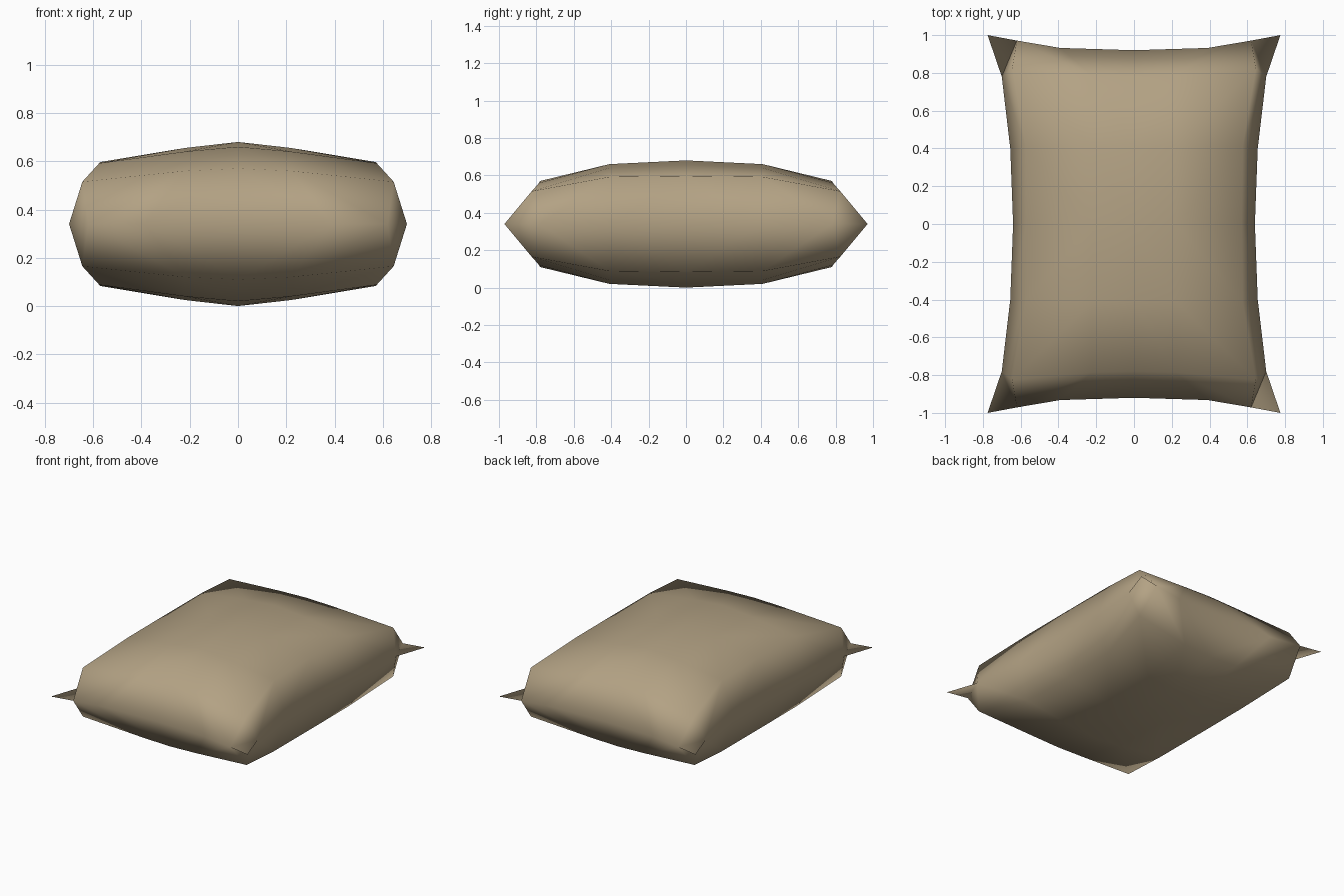
import bpy

if "Cube" in bpy.data.objects:
    bpy.data.objects.remove(bpy.data.objects["Cube"])

MID = 0.34  # height of the seam

# One eighth of the pillow: rows run from the centre out to the seam (x, y, height above seam)
rows = [
    [(0, 0, .34), (.22, 0, .315), (.57, 0, .257), (.64, 0, 0)],
    [(0, .41, .32), (.22, .41, .30), (.575, .41, .252), (.655, .40, 0)],
    [(0, .78, .23), (.22, .785, .22), (.645, .825, .175), (.70, .78, 0)],
    [(0, .92, 0), (.39, .932, 0), (.62, .971, 0), (.775, 1.0, 0)],
]
n = 4
verts = [p for row in rows for p in row]
faces = [(j * n + i, j * n + i + 1, (j + 1) * n + i + 1, (j + 1) * n + i)
         for j in range(n - 1) for i in range(n - 1)]

mesh = bpy.data.meshes.new("pillow")
mesh.from_pydata(verts, [], faces)
mesh.shade_smooth()
pillow = bpy.data.objects.new("pillow", mesh)
pillow.location.z = MID
bpy.context.collection.objects.link(pillow)

# Mirror to the other seven eighths, welding the seam
mirror = pillow.modifiers.new("mirror", 'MIRROR')
mirror.use_axis = (True, True, True)
mirror.merge_threshold = 0.001

# Tan cloth
cloth = bpy.data.materials.new("tan cloth")
cloth.diffuse_color = (0.45, 0.36, 0.23, 1)
cloth.use_nodes = True
cloth.node_tree.nodes["Principled BSDF"].inputs["Base Color"].default_value = cloth.diffuse_color
mesh.materials.append(cloth)
